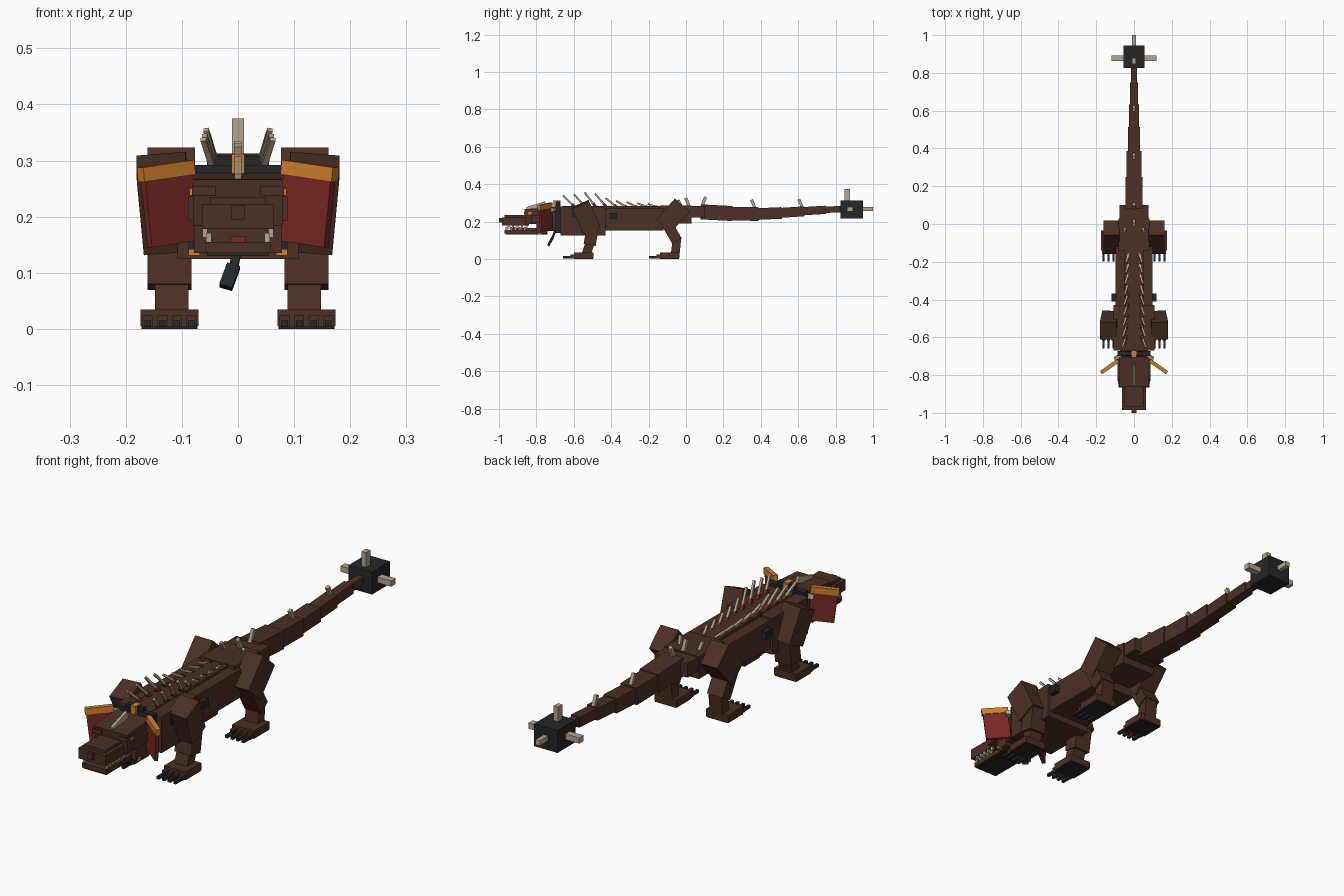
import bpy, bmesh, math
from mathutils import Matrix, Vector

cube = bpy.data.objects.get("Cube")
if cube:
    bpy.data.objects.remove(cube, do_unlink=True)


def material(name, rgb):
    m = bpy.data.materials.new(name)
    m.diffuse_color = (*rgb, 1)
    m.use_nodes = True
    m.node_tree.nodes["Principled BSDF"].inputs["Base Color"].default_value = (*rgb, 1)
    return m


BROWN = material("brown hide", (0.070, 0.029, 0.018))
RED = material("dark red", (0.195, 0.022, 0.017))
ORANGE = material("orange", (0.65, 0.215, 0.026))
BONE = material("bone", (0.46, 0.38, 0.27))
BLACK = material("charcoal", (0.018, 0.019, 0.021))


def build(name, matrix, size, mat, mirror=False, taper=1.0):
    """Box of given size in a frame; mirror adds the twin across x = 0."""
    for sign, side in ((1, "left_"), (-1, "right_")) if mirror else ((1, ""),):
        bm = bmesh.new()
        bmesh.ops.create_cube(bm, size=1)
        for v in bm.verts:
            k = taper if v.co.z > 0 else 1
            p = matrix @ Vector((v.co.x * size[0] * k, v.co.y * size[1] * k, v.co.z * size[2]))
            v.co = (p.x * sign, p.y, p.z)
        bmesh.ops.recalc_face_normals(bm, faces=bm.faces)
        me = bpy.data.meshes.new(side + name)
        bm.to_mesh(me)
        bm.free()
        me.materials.append(mat)
        bpy.context.collection.objects.link(bpy.data.objects.new(side + name, me))


def box(name, x, y, z, mat=BROWN, mirror=False, rx=0, taper=1.0):
    """Box from (min, max) ranges, optionally pitched by rx degrees."""
    c = [(a + b) / 2 for a, b in (x, y, z)]
    m = Matrix.Translation(c) @ Matrix.Rotation(math.radians(rx), 4, 'X')
    build(name, m, [b - a for a, b in (x, y, z)], mat, mirror, taper)


def beam(name, p, q, w, d, mat=BROWN, mirror=False, taper=1.0):
    """Box running from p to q, w wide in x and d deep."""
    p, q = Vector(p), Vector(q)
    zz = (q - p).normalized()
    xx = Vector((1, 0, 0))
    xx = (xx - zz * xx.dot(zz)).normalized()
    m = Matrix((xx, zz.cross(xx), zz)).transposed().to_4x4()
    build(name, Matrix.Translation((p + q) / 2) @ m, (w, d, (q - p).length), mat, mirror, taper)


def sym(h):
    return (-h, h)


# Torso
box("chest", sym(0.108), (-0.67, -0.43), (0.125, 0.28))
box("belly", sym(0.098), (-0.45, -0.12), (0.152, 0.272))
box("spine_ridge", sym(0.05), (-0.66, -0.12), (0.26, 0.283))
box("hips", sym(0.082), (-0.14, 0.03), (0.19, 0.286))
box("tail_root", sym(0.078), (0.02, 0.10), (0.222, 0.282))
box("neck", sym(0.075), (-0.74, -0.65), (0.15, 0.268))
box("side_pouch", (0.095, 0.12), (-0.41, -0.368), (0.215, 0.247), BLACK, True)
box("shoulder_stud", (0.105, 0.114), (-0.61, -0.575), (0.225, 0.25), BLACK, True)

# Head, snout and open jaw
box("skull", sym(0.079), (-0.86, -0.70), (0.19, 0.272), rx=4)
box("cheek", (0.06, 0.088), (-0.83, -0.73), (0.193, 0.236), mirror=True)
box("snout", sym(0.064), (-0.985, -0.84), (0.178, 0.223))
box("snout_bridge", sym(0.05), (-0.97, -0.84), (0.215, 0.235))
box("nose", sym(0.012), (-1.0, -0.97), (0.195, 0.22))
box("brow", (0.04, 0.082), (-0.865, -0.80), (0.238, 0.255), mirror=True)
box("eye", (0.08, 0.086), (-0.845, -0.825), (0.238, 0.25), ORANGE, True)
box("jaw", sym(0.058), (-0.97, -0.74), (0.135, 0.155))
box("jaw_sole", sym(0.054), (-0.965, -0.74), (0.130, 0.136), BLACK)
box("jaw_hinge", (0.055, 0.078), (-0.80, -0.74), (0.135, 0.2), mirror=True)
box("jaw_clasp", (0.068, 0.088), (-0.79, -0.775), (0.131, 0.142), ORANGE, True)
box("tongue", sym(0.013), (-0.94, -0.78), (0.154, 0.166), RED)
for i in range(5):
    y = -0.965 + i * 0.024
    box(f"lower_tooth_{i}", (0.047, 0.057), (y, y + 0.011), (0.15, 0.171), BONE, True)
    box(f"upper_tooth_{i}", (0.054, 0.063), (y + 0.01, y + 0.021), (0.163, 0.18), BONE, True)

# Head crest and horns
beam("crest_horn", (0, -0.85, 0.263), (0, -0.75, 0.295), 0.012, 0.028, BONE)
beam("cheek_horn", (0.07, -0.695, 0.268), (0.102, -0.715, 0.263), 0.018, 0.02, BONE, True)

# Collar with gem and hanging strap
box("collar", sym(0.088), (-0.698, -0.672), (0.14, 0.292), BLACK)
box("collar_top", sym(0.04), (-0.695, -0.675), (0.285, 0.308), BLACK)
box("collar_gem", sym(0.012), (-0.708, -0.67), (0.268, 0.312), ORANGE)
beam("strap_upper", (0, -0.70, 0.15), (-0.008, -0.715, 0.108), 0.016, 0.012, BLACK)
beam("strap_end", (-0.008, -0.715, 0.112), (-0.022, -0.735, 0.074), 0.024, 0.014, BLACK)

# Neck frills: red plate with an orange rim
frill = (Matrix.Translation((0.122, -0.75, 0.222)) @ Matrix.Rotation(math.radians(-35), 4, 'Z')
         @ Matrix.Rotation(math.radians(7), 4, 'Y'))
build("frill", frill @ Matrix.Translation((0, 0, -0.012)), (0.104, 0.014, 0.118), RED, True)
build("frill_rim", frill @ Matrix.Translation((0, 0, 0.060)), (0.112, 0.020, 0.026), ORANGE, True)

# Front legs
beam("shoulder", (0.137, -0.566, 0.292), (0.124, -0.505, 0.155), 0.088, 0.10, mirror=True)
beam("forearm", (0.122, -0.497, 0.185), (0.122, -0.515, 0.075), 0.078, 0.065, mirror=True)
beam("wrist", (0.118, -0.51, 0.095), (0.118, -0.535, 0.02), 0.06, 0.048, mirror=True)
# Hind legs
beam("thigh", (0.119, -0.02, 0.288), (0.119, -0.120, 0.176), 0.084, 0.106, mirror=True)
beam("shin", (0.120, -0.105, 0.195), (0.120, -0.048, 0.095), 0.074, 0.058, mirror=True)
beam("ankle", (0.118, -0.048, 0.115), (0.118, -0.058, 0.02), 0.06, 0.046, mirror=True)

# Feet with dark soles and claws
for label, y in (("front", -0.60), ("hind", -0.14)):
    box(label + "_foot", (0.070, 0.174), (y, y + 0.105), (0.005, 0.035), mirror=True)
    box(label + "_sole", (0.072, 0.172), (y + 0.002, y + 0.103), (0.0, 0.006), BLACK, True)
    for i in range(4):
        x = 0.083 + i * 0.026
        box(f"{label}_toe_{i}", (x - 0.009, x + 0.009), (y - 0.018, y + 0.01), (0.003, 0.024),
            mirror=True)
        box(f"{label}_claw_{i}", (x - 0.006, x + 0.006), (y - 0.058, y), (0.003, 0.015),
            BLACK, True)

# Tail: overlapping beams that narrow along a dipping path
tail = [(0.08, 0.252, 0.045, 0.08), (0.235, 0.243, 0.039, 0.073), (0.375, 0.240, 0.033, 0.062),
        (0.50, 0.246, 0.027, 0.053), (0.62, 0.255, 0.021, 0.044), (0.735, 0.263, 0.015, 0.034),
        (0.84, 0.267, 0, 0)]
for i, (a, b) in enumerate(zip(tail, tail[1:])):
    beam(f"tail_{i}", (0, a[0], a[1]), (0, b[0] + 0.012, b[1]), a[2] * 2, a[3])
for i, (y, z, dy) in enumerate(((0.02, 0.275, -0.022), (0.085, 0.28, 0.02),
                                (0.372, 0.265, -0.022), (0.625, 0.268, -0.022))):
    beam(f"tail_spike_{i}", (0, y, z), (0, y + dy, z + 0.052), 0.014, 0.016, BONE)
beam("hip_spike", (0.045, -0.02, 0.275), (0.052, -0.04, 0.315), 0.012, 0.012, BONE, True)

# Tail club
box("club", sym(0.055), (0.825, 0.945), (0.217, 0.313), BLACK)
box("club_top_spike", sym(0.011), (0.848, 0.878), (0.30, 0.375), BONE)
box("club_side_spike", (0.05, 0.12), (0.862, 0.892), (0.254, 0.278), BONE, True)
box("club_end_spike", sym(0.010), (0.94, 1.0), (0.256, 0.278), BONE)

# Two rows of back spines leaning forward and outward, with red roots
tips = [0.338, 0.345, 0.355, 0.348, 0.325, 0.310, 0.304, 0.298, 0.294]
for i, z in enumerate(tips):
    y = -0.655 + i * 0.0565
    xo = 0.062 - 0.0025 * i
    base, tip = Vector((xo - 0.022, y + 0.065, 0.272)), Vector((xo, y, z))
    beam(f"spine_{i}", base, tip, 0.011, 0.011, BONE, True, taper=0.85)
    beam(f"spine_root_{i}", base, base.lerp(tip, 0.3), 0.015, 0.015, RED, True)
